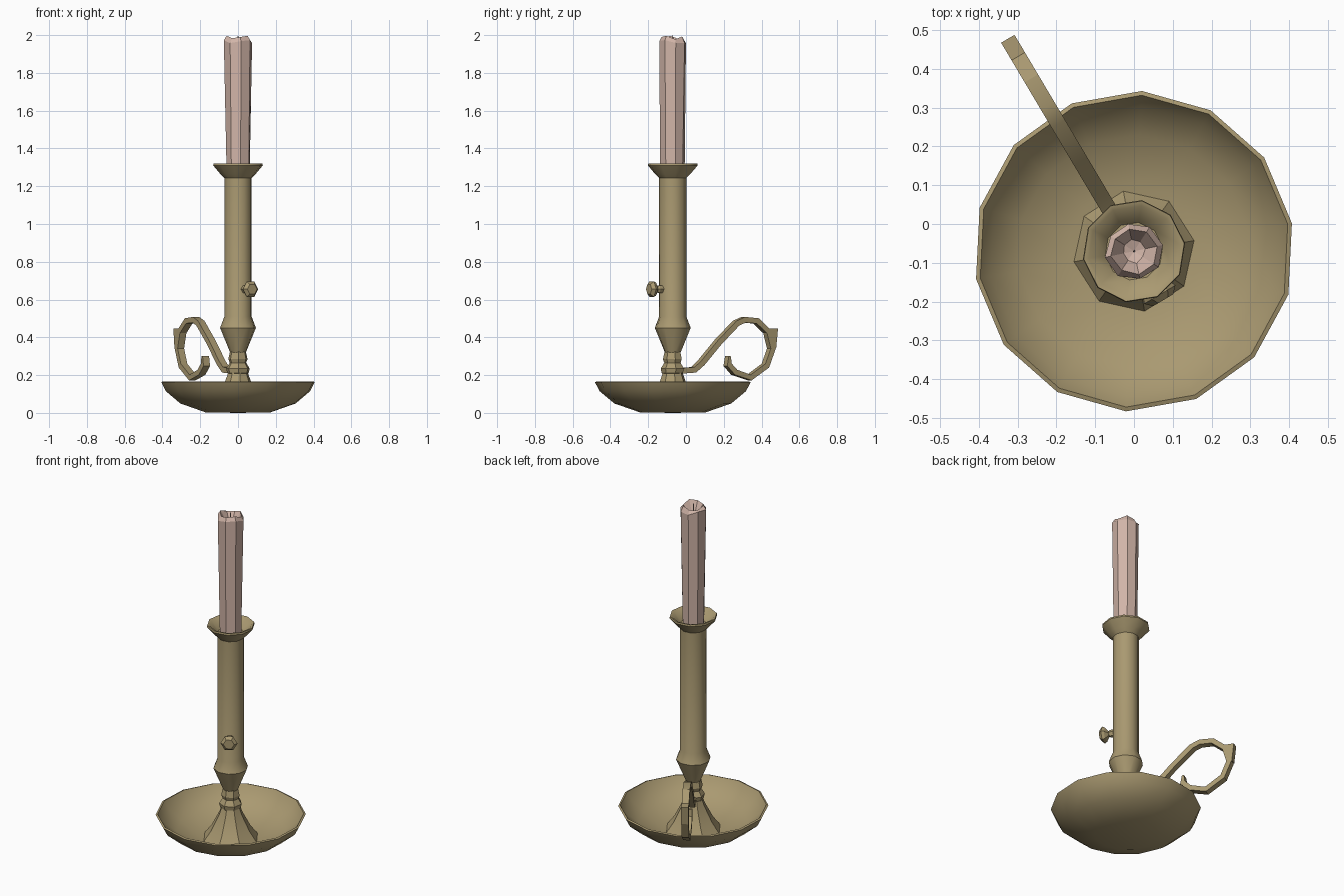
import bpy, bmesh, math, random
from mathutils import Vector

if "Cube" in bpy.data.objects:
    bpy.data.objects.remove(bpy.data.objects["Cube"])

random.seed(4)
AXIS = Vector((0, -0.07, 0))               # centre line of the stick
OUT = Vector((-0.511, 0.86, 0)).normalized()   # direction of the handle
SIDE = Vector((-OUT.y, OUT.x, 0))


def material(name, rgb):
    m = bpy.data.materials.new(name)
    m.diffuse_color = (*rgb, 1)
    m.use_nodes = True
    m.node_tree.nodes["Principled BSDF"].inputs["Base Color"].default_value = m.diffuse_color
    return m


BRASS = material("aged brass", (0.40, 0.32, 0.165))
WAX = material("pink wax", (0.64, 0.46, 0.39))


def finish(name, bm, mat, angle=None):
    bmesh.ops.recalc_face_normals(bm, faces=bm.faces)
    me = bpy.data.meshes.new(name)
    bm.to_mesh(me)
    bm.free()
    me.materials.append(mat)
    ob = bpy.data.objects.new(name, me)
    bpy.context.collection.objects.link(ob)
    if angle:
        bpy.ops.object.select_all(action='DESELECT')
        ob.select_set(True)
        bpy.context.view_layer.objects.active = ob
        bpy.ops.object.shade_smooth_by_angle(angle=math.radians(angle))
    return ob


def lathe(name, profile, sides, mat, turn=0, angle=None, origin=AXIS,
          frame=None, jitter=None):
    """Revolve (radius, height) points; radius 0 closes an end with a fan."""
    u, v, w = frame or (Vector((1, 0, 0)), Vector((0, 1, 0)), Vector((0, 0, 1)))
    bm = bmesh.new()
    rings = []
    for k, (r, h) in enumerate(profile):
        if r == 0:
            rings.append([bm.verts.new(origin + w * h)])
            continue
        ring = []
        for i in range(sides):
            a = math.radians(turn) + math.tau * i / sides
            dr, dh = jitter(k, i) if jitter else (0, 0)
            ring.append(bm.verts.new(origin + (u * math.cos(a) + v * math.sin(a)) * (r + dr)
                                     + w * (h + dh)))
        rings.append(ring)
    for a, b in zip(rings, rings[1:]):
        for i in range(sides):
            j = (i + 1) % sides
            quad = [a[i % len(a)], a[j % len(a)], b[j % len(b)], b[i % len(b)]]
            bm.faces.new(list(dict.fromkeys(quad)))
    return finish(name, bm, mat, angle)


# Dish: thin shell with a flat underside
lathe("dish", [(0, 0), (0.175, 0.003), (0.31, 0.05), (0.388, 0.115), (0.413, 0.163),
               (0.402, 0.167), (0.375, 0.122), (0.30, 0.064), (0.17, 0.024), (0, 0.02)],
      14, BRASS, turn=10, angle=40)

# Foot cone and knot below the shaft
lathe("foot_cone", [(0.157, 0.024), (0.115, 0.08), (0.068, 0.17), (0.052, 0.215), (0, 0.215)],
      8, BRASS, turn=10, angle=30)
lathe("knot", [(0, 0.205), (0.058, 0.21), (0.064, 0.235), (0.045, 0.265), (0.052, 0.285),
               (0.042, 0.33), (0, 0.33)], 7, BRASS, turn=15)

# Shaft with its lower bulge, and the drip cup on top
lathe("shaft", [(0, 0.31), (0.038, 0.31), (0.096, 0.45), (0.073, 0.51), (0.073, 1.25), (0, 1.25)],
      10, BRASS, turn=9, angle=40)
lathe("drip_cup", [(0.07, 1.24), (0.095, 1.265), (0.133, 1.31), (0.131, 1.32),
                   (0.118, 1.317), (0.075, 1.265), (0, 1.265)], 10, BRASS, turn=9, angle=40)

# Slider knob, pointing away from the handle
lathe("slider_knob", [(0, 0.06), (0.022, 0.065), (0.022, 0.088), (0.015, 0.098), (0.04, 0.115),
                      (0.047, 0.13), (0.03, 0.147), (0, 0.147)], 6, BRASS,
      origin=AXIS + Vector((0, 0, 0.655)), frame=(SIDE, Vector((0, 0, 1)), -OUT))


# Candle: uneven sides and a hollow melted top
def melt(k, i):
    if k in (2, 3):
        return random.uniform(-0.004, 0.004), random.uniform(-0.012, 0.012)
    return random.uniform(-0.004, 0.004), 0


lathe("candle", [(0, 1.26), (0.065, 1.265), (0.074, 1.965), (0.058, 1.988), (0.03, 1.94), (0, 1.93)],
      8, WAX, turn=12, jitter=melt)
lathe("wick", [(0.004, 1.925), (0.003, 1.99), (0, 2.0)], 5, WAX)

# Handle: flat strip swept along a scroll, written as (y, z) seen from the right
path = [(-0.04, 0.222), (0.04, 0.228), (0.08, 0.265), (0.17, 0.375), (0.265, 0.475), (0.305, 0.493),
        (0.37, 0.487), (0.43, 0.43), (0.452, 0.34), (0.42, 0.25), (0.335, 0.187),
        (0.255, 0.215), (0.22, 0.255), (0.222, 0.30)]
pts = [Vector(((y + 0.07) / OUT.y, z)) for y, z in path]


def place(p, side):
    return AXIS + OUT * p.x + SIDE * side + Vector((0, 0, p.y))


bm = bmesh.new()
prev = None
for i, p in enumerate(pts):
    t = (pts[min(i + 1, len(pts) - 1)] - pts[max(i - 1, 0)]).normalized()
    n = Vector((-t.y, t.x)) * (0.006 if i == len(pts) - 1 else 0.015)
    ring = [bm.verts.new(place(p + n * a, 0.02 * b)) for a, b in ((1, 1), (1, -1), (-1, -1), (-1, 1))]
    if prev:
        for k in range(4):
            bm.faces.new((prev[k], prev[(k + 1) % 4], ring[(k + 1) % 4], ring[k]))
    else:
        bm.faces.new(ring)
    prev = ring
bm.faces.new(prev)
finish("handle", bm, BRASS, 30)

# Thumb spur at the back of the scroll
bm = bmesh.new()
rings = []
for s in (-0.02, 0.02):
    rings.append([bm.verts.new(place(Vector(((y + 0.07) / OUT.y, z)), s))
                  for y, z in ((0.42, 0.447), (0.477, 0.446), (0.467, 0.34), (0.44, 0.36))])
for k in range(4):
    bm.faces.new((rings[0][k], rings[0][(k + 1) % 4], rings[1][(k + 1) % 4], rings[1][k]))
for r in rings:
    bm.faces.new(r)
finish("handle_spur", bm, BRASS)
